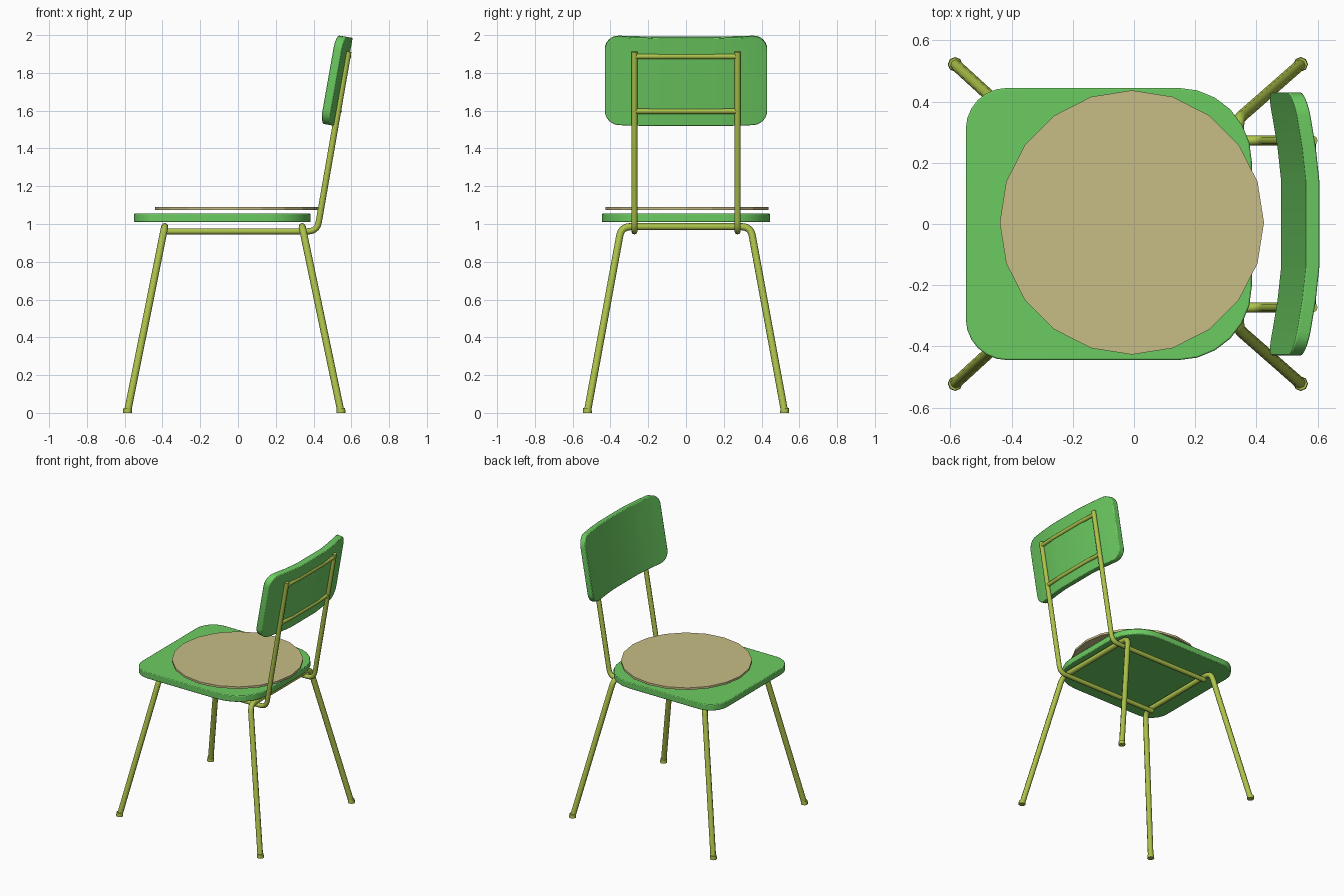
import bpy, bmesh, math
from mathutils import Vector, Matrix

if "Cube" in bpy.data.objects:
    bpy.data.objects.remove(bpy.data.objects["Cube"])


def material(name, rgb):
    m = bpy.data.materials.new(name)
    m.diffuse_color = (*rgb, 1)
    m.use_nodes = True
    m.node_tree.nodes["Principled BSDF"].inputs["Base Color"].default_value = m.diffuse_color
    return m


GREEN = material("green_panel", (0.15, 0.60, 0.12))
OLIVE = material("olive_tube", (0.42, 0.55, 0.07))
TAN = material("tan_pad", (0.57, 0.51, 0.24))


def finish(ob, mat, angle=35):
    bpy.ops.object.select_all(action='DESELECT')
    ob.select_set(True)
    bpy.context.view_layer.objects.active = ob
    ob.data.materials.clear()
    ob.data.materials.append(mat)
    bpy.ops.object.shade_smooth_by_angle(angle=math.radians(angle))


def tube(name, pts, r, fillet=0.05):
    """Round tube along a path with softened corners."""
    pts = [Vector(p) for p in pts]
    path = [pts[0]]
    for a, b, c in zip(pts, pts[1:], pts[2:]):
        p, q = b + (a - b).normalized() * fillet, b + (c - b).normalized() * fillet
        for i in range(6):
            t = i / 5
            path.append(p * (1 - t) ** 2 + b * 2 * t * (1 - t) + q * t * t)
    path.append(pts[-1])
    cu = bpy.data.curves.new(name, 'CURVE')
    cu.dimensions = '3D'
    cu.bevel_depth, cu.bevel_resolution, cu.use_fill_caps = r, 2, True
    sp = cu.splines.new('POLY')
    sp.points.add(len(path) - 1)
    for sp_pt, co in zip(sp.points, path):
        sp_pt.co = (*co, 1)
    ob = bpy.data.objects.new(name, cu)
    bpy.context.collection.objects.link(ob)
    bpy.ops.object.select_all(action='DESELECT')
    ob.select_set(True)
    bpy.context.view_layer.objects.active = ob
    bpy.ops.object.convert(target='MESH')
    finish(bpy.context.object, OLIVE, 50)


def rounded_slab(x0, x1, y0, y1, r_left, r_right, thick, seg=6):
    """bmesh slab from z=0 to thick with rounded corners."""
    corners = [(x1, y1, r_right, 0), (x0, y1, r_left, 90),
               (x0, y0, r_left, 180), (x1, y0, r_right, 270)]
    bm = bmesh.new()
    verts = []
    for x, y, r, start in corners:
        cx = x - r if x == x1 else x + r
        cy = y - r if y == y1 else y + r
        for i in range(seg + 1):
            a = math.radians(start + 90 * i / seg)
            verts.append(bm.verts.new((cx + r * math.cos(a), cy + r * math.sin(a), 0)))
    face = bm.faces.new(verts)
    ext = bmesh.ops.extrude_face_region(bm, geom=[face])
    top = [v for v in ext["geom"] if isinstance(v, bmesh.types.BMVert)]
    bmesh.ops.translate(bm, vec=(0, 0, thick), verts=top)
    bmesh.ops.recalc_face_normals(bm, faces=bm.faces)
    return bm


def slab_object(name, bm):
    bmesh.ops.recalc_face_normals(bm, faces=bm.faces)
    me = bpy.data.meshes.new(name)
    bm.to_mesh(me)
    bm.free()
    ob = bpy.data.objects.new(name, me)
    bpy.context.collection.objects.link(ob)
    bev = ob.modifiers.new("soft_edge", 'BEVEL')
    bev.width, bev.segments = 0.005, 2
    bev.limit_method, bev.angle_limit = 'ANGLE', math.radians(50)
    finish(ob, GREEN)


# Seat: tight corners at one end, wide corners next to the backrest
bm = rounded_slab(-0.55, 0.385, -0.445, 0.445, 0.135, 0.24, 0.045)
bmesh.ops.translate(bm, vec=(0, 0, 1.01), verts=bm.verts)
slab_object("seat", bm)

# Round pad hovering above the seat
bpy.ops.mesh.primitive_cylinder_add(vertices=20, radius=0.432, depth=0.015,
                                    location=(-0.007, 0.005, 1.082),
                                    rotation=(0, 0, math.radians(90)))
bpy.context.object.name = "seat_pad"
finish(bpy.context.object, TAN, 10)

# Backrest: slab sliced into strips, curved across its width, then tilted
TILT = math.radians(10)
up = Vector((math.sin(TILT), 0, math.cos(TILT)))
back = Vector((math.cos(TILT), 0, -math.sin(TILT)))
bm = rounded_slab(-0.43, 0.43, -0.475, 0, 0.075, 0.075, 0.045)
for cut in (-0.36, -0.25, -0.14, 0.14, 0.25, 0.36):
    bmesh.ops.bisect_plane(bm, geom=bm.verts[:] + bm.edges[:] + bm.faces[:],
                           plane_co=(cut, 0, 0), plane_no=(1, 0, 0))
for v in bm.verts:
    u, h, w = v.co
    depth = w - 0.045 - 0.052 * (max(abs(u), 0.14) / 0.43) ** 2 + 0.0055
    v.co = Vector((0.607, u, 1.985)) + up * h + back * depth
slab_object("backrest", bm)

# Leg hoops with small feet
for name, foot_x, top_x in (("front", -0.585, -0.388), ("rear", 0.545, 0.34)):
    tube(name + "_leg_hoop", [(foot_x, -0.522, 0.005), (top_x, -0.342, 0.986),
                              (top_x, 0.342, 0.986), (foot_x, 0.522, 0.005)], 0.019)
    for side, y in (("right", -0.522), ("left", 0.522)):
        bpy.ops.mesh.primitive_cone_add(vertices=8, radius1=0.024, radius2=0.022,
                                        depth=0.026, location=(foot_x, y, 0.013))
        bpy.context.object.name = f"{name}_{side}_foot"
        finish(bpy.context.object, OLIVE, 50)

# Side rails that bend up into the back posts
for side, y in (("right", -0.273), ("left", 0.273)):
    tube(side + "_rail_and_post",
         [(-0.39, y, 0.961), (0.419, y, 0.961), (0.584, y, 1.912)], 0.0165)

# Cross rungs behind the backrest
for name, z in (("upper", 1.887), ("lower", 1.597)):
    x = 0.419 + (z - 0.961) * 0.1735
    tube(name + "_back_rung", [(x, -0.273, z), (x + 0.006, -0.14, z),
                               (x + 0.006, 0.14, z), (x, 0.273, z)], 0.014, 0.04)
